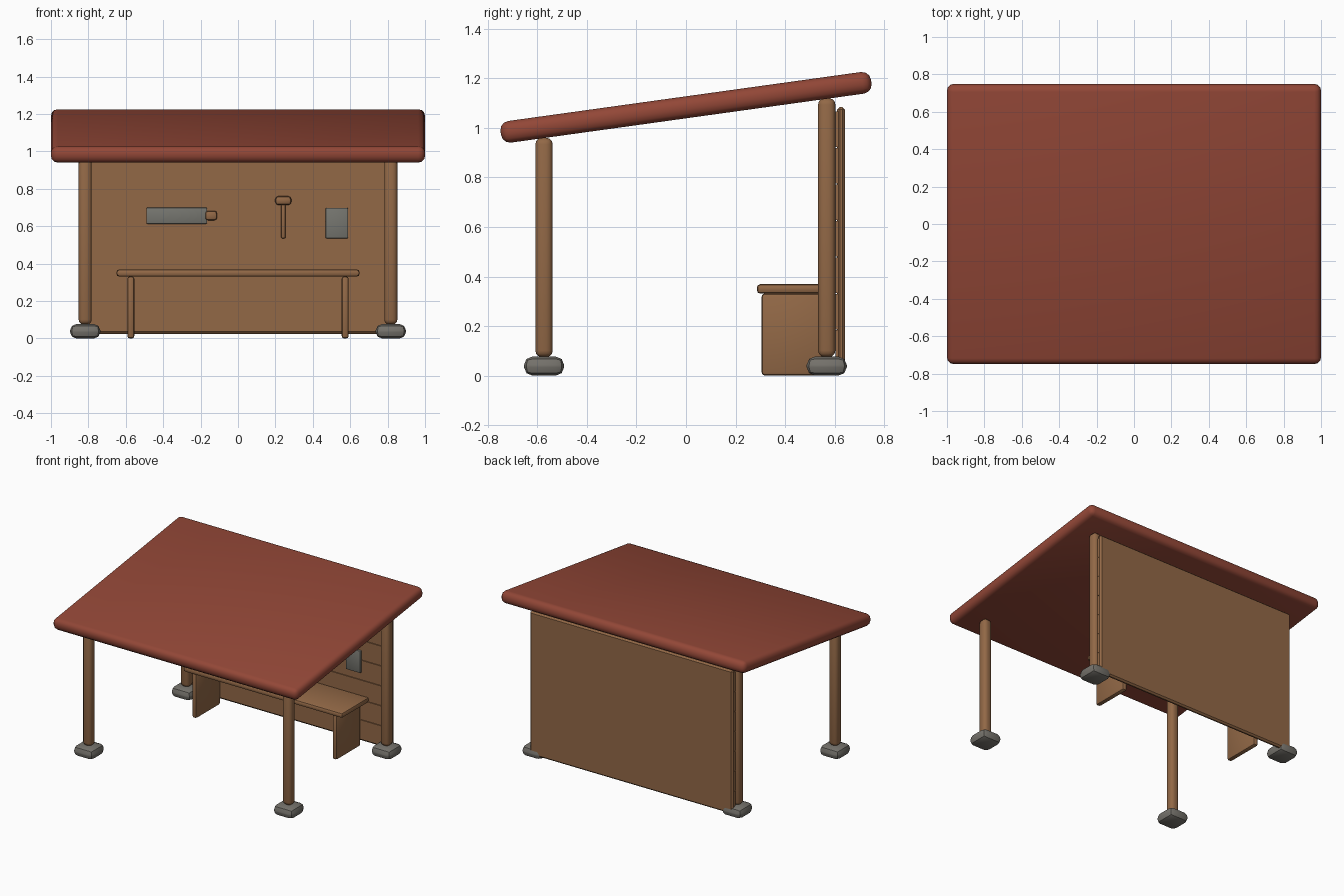
import bpy
import math

cube = bpy.data.objects.get("Cube")
if cube:
    bpy.data.objects.remove(cube, do_unlink=True)


def material(name, rgb):
    m = bpy.data.materials.new(name)
    m.use_nodes = True
    colour = (*rgb, 1)
    m.diffuse_color = colour
    m.node_tree.nodes["Principled BSDF"].inputs["Base Color"].default_value = colour
    return m


WOOD = material("brown wood", (0.29, 0.14, 0.062))
ROOF = material("red roof", (0.29, 0.063, 0.038))
STONE = material("grey stone", (0.18, 0.17, 0.15))
METAL = material("grey metal", (0.18, 0.18, 0.16))


def box(name, x, y, z, mat, bevel=0.0, segments=2, tilt=0.0):
    """Bevelled box spanning the (low, high) ranges x, y and z."""
    spans = (x, y, z)
    bpy.ops.mesh.primitive_cube_add(size=1, location=[(a + b) / 2 for a, b in spans])
    ob = bpy.context.object
    ob.name = name
    ob.scale = [b - a for a, b in spans]
    bpy.ops.object.transform_apply(location=False, rotation=False, scale=True)
    ob.rotation_euler.x = tilt
    ob.data.materials.append(mat)
    if bevel:
        mod = ob.modifiers.new("rounded edges", "BEVEL")
        mod.width = bevel
        mod.segments = segments
        bpy.ops.object.modifier_apply(modifier=mod.name)
        bpy.ops.object.shade_smooth_by_angle(angle=math.radians(35))
    return ob


def around(centre, half):
    return (centre - half, centre + half)


# Sloping roof slab
box("roof", (-1, 1), around(0, 0.755), around(1.083, 0.044), ROOF, 0.036, 3,
    tilt=math.radians(7.9))

# Posts on stone footings
for side, sx in (("right", -1), ("left", 1)):
    for end, y, top in (("front", -0.573, 0.96), ("back", 0.568, 1.12)):
        px = around(0.817 * sx, 0.035)
        box(f"{end}_{side}_post", px, around(y, 0.035), (0.075, top), WOOD, 0.026, 3)
        box(f"{end}_{side}_footing", around(0.817 * sx, 0.081), around(y, 0.081),
            (0, 0.077), STONE, 0.034, 2)

# Back wall: a sheet faced with horizontal planks
box("wall_panel", around(0, 0.83), (0.61, 0.642), (0.025, 1.085), WOOD, 0.011, 1)
planks = 7
pitch = 1.03 / planks
for i in range(planks):
    low = 0.04 + i * pitch
    box(f"wall_plank_{i + 1}", around(0, 0.825), (0.603, 0.615),
        (low, low + pitch - 0.004), WOOD)

# Bench
box("bench_seat", around(0, 0.65), (0.286, 0.605), (0.331, 0.369), WOOD, 0.014, 2)
for side, sx in (("right", -1), ("left", 1)):
    box(f"bench_{side}_leg", around(0.573 * sx, 0.019), (0.305, 0.59), (0, 0.332),
        WOOD, 0.014, 2)

# Tools hung on the wall
box("saw_blade", (-0.49, -0.165), (0.586, 0.606), (0.613, 0.7), METAL, 0.006, 2)
box("saw_handle", (-0.175, -0.112), (0.572, 0.606), (0.632, 0.682), WOOD, 0.014, 2)
box("mallet_handle", (0.229, 0.255), (0.58, 0.606), (0.535, 0.74), WOOD, 0.009, 2)
box("mallet_head", (0.199, 0.285), (0.566, 0.606), (0.713, 0.761), WOOD, 0.017, 2)
box("metal_plate", (0.468, 0.589), (0.586, 0.606), (0.535, 0.698), METAL, 0.006, 2)
